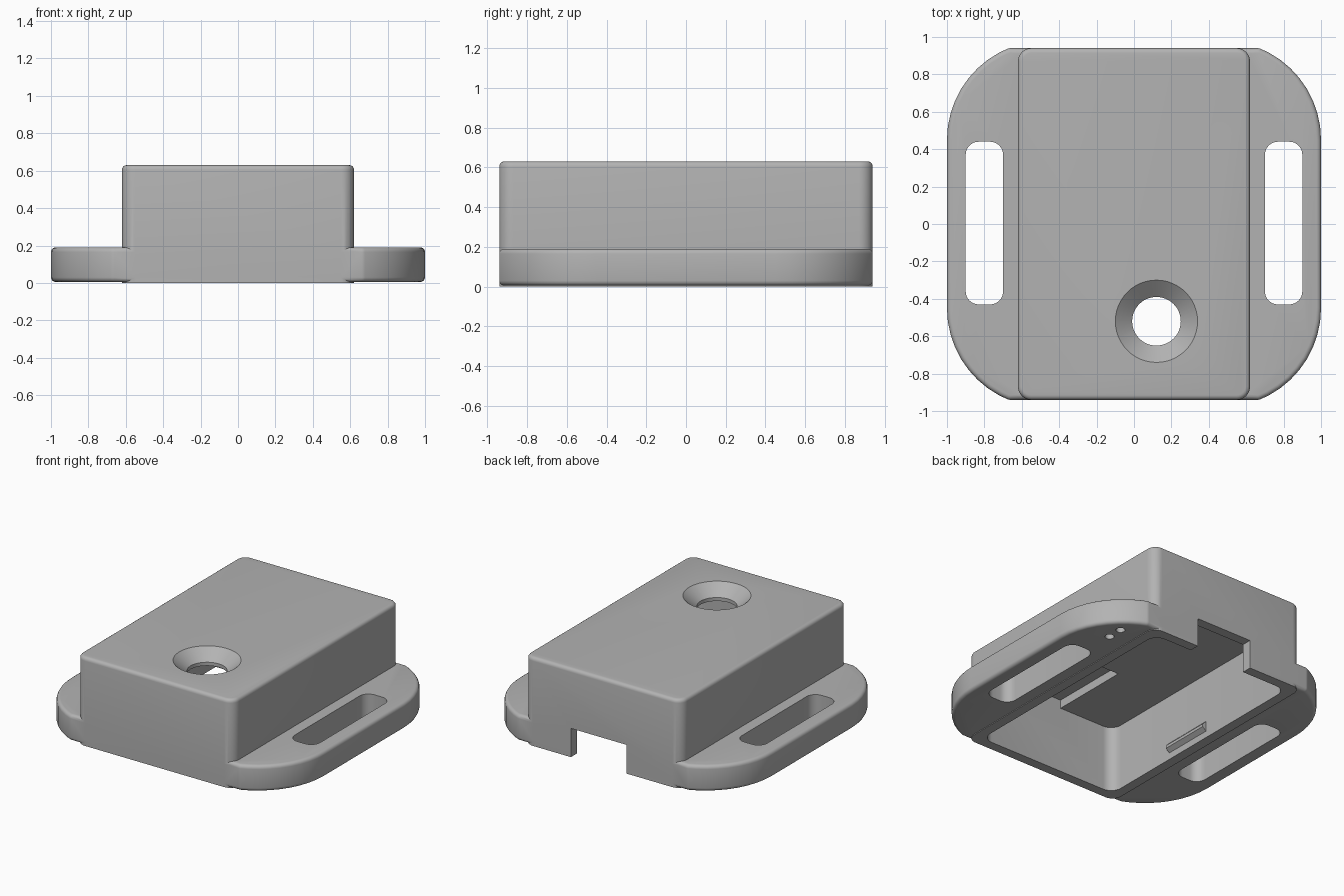
import bpy, bmesh, math
from mathutils import Matrix

if "Cube" in bpy.data.objects:
    bpy.data.objects.remove(bpy.data.objects["Cube"], do_unlink=True)

grey = bpy.data.materials.new("plain_grey")
grey.use_nodes = True
COLOUR = (0.45, 0.45, 0.45, 1)
grey.diffuse_color = COLOUR
grey.node_tree.nodes["Principled BSDF"].inputs["Base Color"].default_value = COLOUR


def finish(name, bm):
    bmesh.ops.recalc_face_normals(bm, faces=bm.faces)
    mesh = bpy.data.meshes.new(name)
    bm.to_mesh(mesh)
    bm.free()
    obj = bpy.data.objects.new(name, mesh)
    bpy.context.collection.objects.link(obj)
    mesh.materials.append(grey)
    return obj


def arc(cx, cy, r, a0, a1, steps=8):
    return [(cx + r * math.cos(math.radians(a0 + (a1 - a0) * i / steps)),
             cy + r * math.sin(math.radians(a0 + (a1 - a0) * i / steps)))
            for i in range(steps + 1)]


def rounded_rect(x0, x1, y0, y1, r):
    return (arc(x1 - r, y1 - r, r, 0, 90) + arc(x0 + r, y1 - r, r, 90, 180)
            + arc(x0 + r, y0 + r, r, 180, 270) + arc(x1 - r, y0 + r, r, 270, 360))


def rect(x0, x1, y0, y1):
    return [(x0, y0), (x1, y0), (x1, y1), (x0, y1)]


def prism(name, outline, z0, z1, bevel=0, bevel_levels=()):
    """Extrude an outline, rounding the rims at the given heights."""
    bm = bmesh.new()
    face = bm.faces.new([bm.verts.new((x, y, z0)) for x, y in outline])
    new = bmesh.ops.extrude_face_region(bm, geom=[face])["geom"]
    bmesh.ops.translate(bm, vec=(0, 0, z1 - z0),
                        verts=[v for v in new if isinstance(v, bmesh.types.BMVert)])
    rims = [e for e in bm.edges
            if any(all(abs(v.co.z - z) < 1e-5 for v in e.verts) for z in bevel_levels)]
    if rims:
        bmesh.ops.bevel(bm, geom=rims, offset=bevel, segments=4, profile=0.5,
                        affect='EDGES')
    return finish(name, bm)


def cone(name, x, y, z0, z1, r0, r1, sides=48):
    bm = bmesh.new()
    bmesh.ops.create_cone(bm, cap_ends=True, segments=sides, radius1=r0, radius2=r1,
                          depth=z1 - z0, matrix=Matrix.Translation((x, y, (z0 + z1) / 2)))
    return finish(name, bm)


def combine(target, tool, operation):
    mod = target.modifiers.new(operation.lower(), 'BOOLEAN')
    mod.operation, mod.object, mod.solver = operation, tool, 'EXACT'
    bpy.context.view_layer.objects.active = target
    bpy.ops.object.modifier_apply(modifier=mod.name)
    bpy.data.objects.remove(tool, do_unlink=True)


# Housing block with softened corners and top rim
housing = prism("housing", rounded_rect(-0.62, 0.62, -0.94, 0.94, 0.07), 0, 0.63, 0.025, (0.63,))

# Strap flange: bowed corners on all four sides
quarter = arc(0.471, 0.45, 0.529, 0, 62) + arc(0.66, 0.895, 0.045, 62, 90, 4)
left_edge = [(-x, y) for x, y in reversed(quarter)]
half = quarter + left_edge
flange = prism("flange", half + [(-x, -y) for x, y in half], 0.005, 0.19, 0.025, (0.005, 0.19))
combine(housing, flange, 'UNION')

# Hollow inside, pocket above it, and the cable opening at the back
combine(housing, prism("cavity", rounded_rect(-0.55, 0.55, -0.87, 0.87, 0.08), -0.1, 0.47), 'DIFFERENCE')
combine(housing, prism("pocket", rect(-0.11, 0.35, -0.87, -0.29), 0.4, 0.53), 'DIFFERENCE')
combine(housing, prism("cable_opening", rect(-0.19, 0.25, 0.8, 1.1), -0.1, 0.205), 'DIFFERENCE')

# Countersunk hole in the roof
combine(housing, cone("hole", 0.12, -0.52, 0.4, 0.7, 0.13, 0.13), 'DIFFERENCE')
combine(housing, cone("countersink", 0.12, -0.52, 0.555, 0.655, 0.13, 0.25), 'DIFFERENCE')

# Strap slots through the flange
for x in (-0.8, 0.8):
    combine(housing, prism("slot", rounded_rect(x - 0.1, x + 0.1, -0.43, 0.44, 0.07), -0.1, 0.3),
            'DIFFERENCE')

# Two small blind holes under the left flange
for y in (0.66, 0.77):
    combine(housing, cone("blind_hole", 0.76, y, -0.1, 0.06, 0.03, 0.03, 20), 'DIFFERENCE')

# Snap ridges on the inner side walls
for name, side in (("left_snap_ridge", 1), ("right_snap_ridge", -1)):
    bm = bmesh.new()
    ends = [[bm.verts.new((side * x, y, z)) for x, z in ((0.56, 0.04), (0.52, 0.07), (0.52, 0.09), (0.56, 0.13))]
            for y in (-0.3, 0.07)]
    for end in ends:
        bm.faces.new(end)
    for i in range(4):
        j = (i + 1) % 4
        bm.faces.new((ends[0][i], ends[0][j], ends[1][j], ends[1][i]))
    finish(name, bm)

# Smooth the curved walls, keep the edges crisp
bpy.ops.object.select_all(action='DESELECT')
housing.select_set(True)
bpy.context.view_layer.objects.active = housing
bpy.ops.object.shade_smooth_by_angle(angle=math.radians(32))
